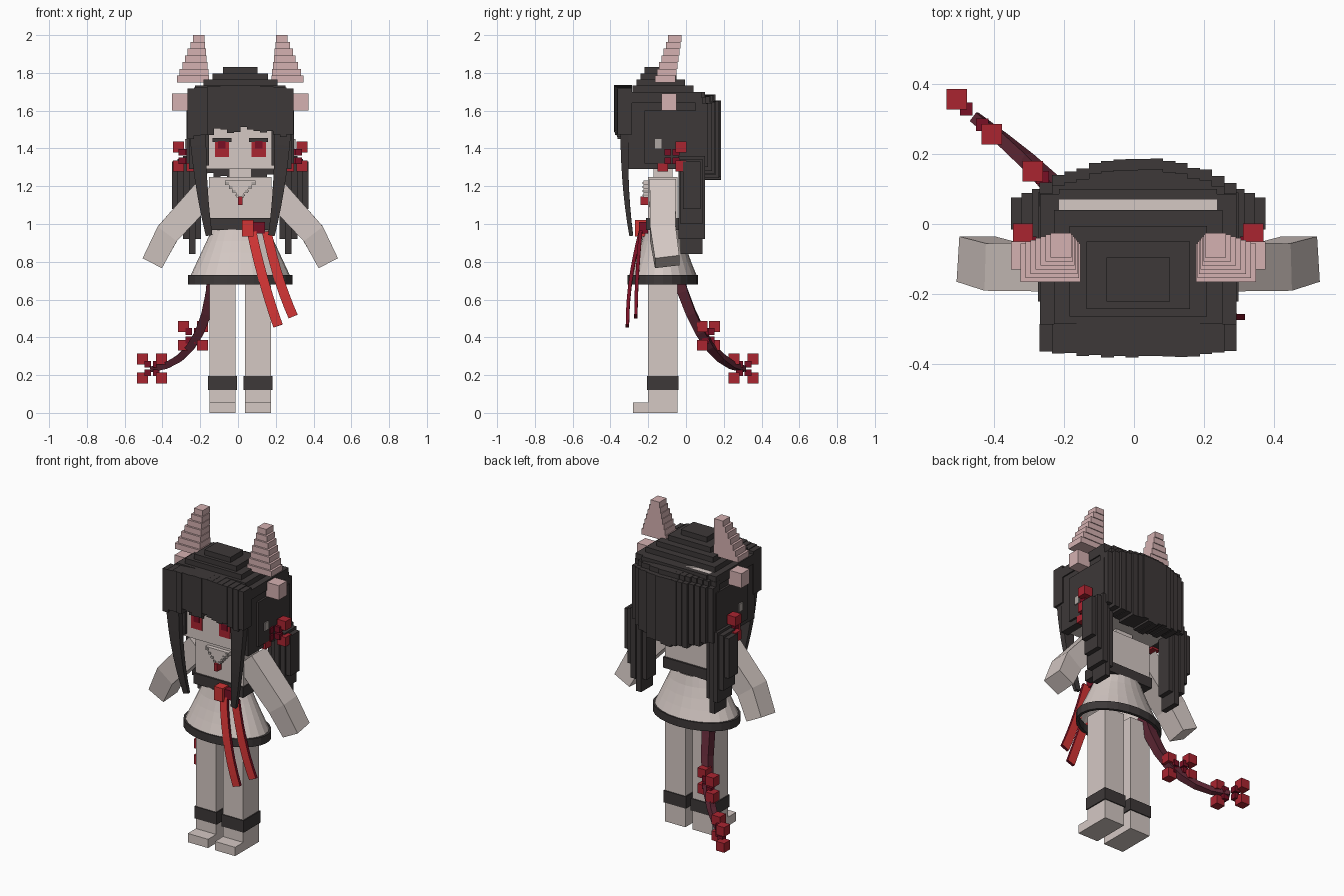
import bpy, bmesh, math, random
from mathutils import Vector

random.seed(4)
if "Cube" in bpy.data.objects:
    bpy.data.objects.remove(bpy.data.objects["Cube"])

# Shared spans and centres
MIRROR_X = .012
BODY_Y = (-.2, -.045)
CENTRE_Y = sum(BODY_Y) / 2
LEG_X = (.024, .164)
HEAD_Y = (-.285, .07)
HAIR_Y = (-.305, .085)
SHOULDER_Z, CHIN_Z, HAIR_Z, CROWN_Z = 1.25, 1.29, 1.7, 1.83
WAIST_Z, HEM_Z = .97, .73


def material(name, red, green, blue):
    colour = (red, green, blue, 1)
    mat = bpy.data.materials.new(name)
    mat.use_nodes = True
    mat.diffuse_color = colour
    mat.node_tree.nodes["Principled BSDF"].inputs["Base Color"].default_value = colour
    return mat


PALE = material("pale cloth and skin", .66, .58, .55)
DARK = material("charcoal hair", .047, .04, .04)
PINK = material("dusty pink horn", .66, .44, .44)
BERRY = material("berry red", .4, .018, .03)
RED = material("bright ribbon red", .64, .035, .035)
CRIMSON = material("deep crimson", .19, .005, .018)
PLUM = material("plum tail", .11, .02, .035)
GREY = material("grey trim", .42, .38, .36)


def finish(name, bm, *materials):
    bmesh.ops.recalc_face_normals(bm, faces=bm.faces)
    mesh = bpy.data.meshes.new(name)
    bm.to_mesh(mesh)
    bm.free()
    for mat in materials:
        mesh.materials.append(mat)
    bpy.context.collection.objects.link(bpy.data.objects.new(name, mesh))


def around(centre, half):
    return (centre - half, centre + half)


def grow(span, amount):
    return (span[0] - amount, span[1] + amount)


def mix(start, end, t):
    return start + (end - start) * t


def boxes(name, mat, items, mirror=False):
    """Each item is three spans; x is measured from the mirror plane."""
    bm = bmesh.new()
    for side in (1, -1) if mirror else (1,):
        for spans in items:
            for vert in bmesh.ops.create_cube(bm, size=1)["verts"]:
                vert.co = [mix(*span, c + .5) for span, c in zip(spans, vert.co)]
                vert.co.x = MIRROR_X + side * vert.co.x
    finish(name, bm, mat)


def loft(bm, rings, cap):
    loops = [[bm.verts.new(point) for point in ring] for ring in rings]
    for lower, upper in zip(loops, loops[1:]):
        for i in range(len(lower)):
            bm.faces.new((lower[i - 1], lower[i], upper[i], upper[i - 1]))
    if cap:
        bm.faces.new(loops[0])
        bm.faces.new(loops[-1])


def bend(start, control, end, steps=7):
    """Points along a curve pulled towards its control point."""
    start, control, end = Vector(start), Vector(control), Vector(end)
    ts = [i / steps for i in range(steps + 1)]
    return [start.lerp(control, t).lerp(control.lerp(end, t), t) for t in ts]


def sweep(name, materials, path, widths, depths, side=1):
    """Tapered rectangular strip; a second material colours its edges."""
    bm = bmesh.new()
    rings = []
    last = len(path) - 1
    for i, point in enumerate(path):
        along = Vector(path[min(i + 1, last)]) - Vector(path[max(i - 1, 0)])
        across = along.cross(Vector((0, 1, 0))).normalized()
        out = across.cross(along).normalized()
        across *= mix(*widths, i / last) / 2
        out *= mix(*depths, i / last) / 2
        corners = (across + out, across - out, -across - out, out - across)
        rings.append([Vector(point) + corner for corner in corners])
    for ring in rings:
        for point in ring:
            point.x = MIRROR_X + side * point.x
    loft(bm, rings, cap=True)
    if len(materials) > 1:
        bm.normal_update()
        for face in bm.faces:
            face.material_index = int(abs(face.normal.y) < .6)
    finish(name, bm, *materials)


# Legs, ankle bands and shoes
boxes("legs", PALE, [(LEG_X, BODY_Y, (.05, HEM_Z))], mirror=True)
boxes("shoes", PALE, [(LEG_X, (-.28, BODY_Y[1]), (0, .055))], mirror=True)
boxes("ankle_bands", DARK, [(grow(LEG_X, .007), grow(BODY_Y, .006), (.12, .195))], mirror=True)

# Torso, neck and waist band
TORSO_X = around(0, .165)
boxes("torso", PALE, [(TORSO_X, BODY_Y, (WAIST_Z, SHOULDER_Z))])
boxes("neck", PALE, [(around(0, .06), around(CENTRE_Y, .05), (SHOULDER_Z, CHIN_Z))])
boxes("waist_band", DARK, [(grow(TORSO_X, .007), grow(BODY_Y, .012), around(1, .033))])

# Stepped collar, chain and pendant
collar, chain = [], []
for i in range(1, 5):
    z = 1.13 + .022 * i
    collar.append((around(0, .02 * i), (-.225, BODY_Y[0]), around(z, .011)))
    chain.append((around(.017 * i, .009), (-.23, BODY_Y[0]), around(z, .005)))
boxes("collar", PALE, collar)
boxes("necklace_chain", GREY, chain, mirror=True)
boxes("pendant", BERRY, [(around(0, .012), (-.24, BODY_Y[0]), (1.1, 1.145))])


# Flared skirt and hem
def oval(width, depth, z, sides=24):
    turns = [i * math.tau / sides for i in range(sides)]
    return [(MIRROR_X + width * math.cos(a), CENTRE_Y + depth * math.sin(a), z) for a in turns]


bm = bmesh.new()
flare = [i / 4 for i in range(5)]
loft(bm, [oval(mix(.15, .262, t), mix(.1, .178, t ** 1.3), mix(WAIST_Z, HEM_Z, t))
          for t in flare], cap=False)
finish("skirt", bm, PALE)
bm = bmesh.new()
loft(bm, [oval(width, width - .09, z) for width, z in
          ((.258, HEM_Z), (.276, HEM_Z), (.276, .68), (.258, .68), (.258, HEM_Z))], cap=False)
finish("skirt_hem", bm, DARK)

# Head and face
FACE_Y = (-.293, HEAD_Y[0])
HEAD_X = around(0, .225)
boxes("head", PALE, [(HEAD_X, HEAD_Y, (CHIN_Z, HAIR_Z))])
boxes("eyes", BERRY, [(around(.097, .038), (-.289, HEAD_Y[0]), (1.355, 1.44))], mirror=True)
boxes("pupils", CRIMSON, [(around(.097, .02), FACE_Y, (1.4, 1.44))], mirror=True)
boxes("lashes", DARK, [(around(.097, .05), FACE_Y, (1.435, 1.455))], mirror=True)
boxes("earrings", GREY, [((.27, .292), around(-.147, .018), (1.4, 1.45))], mirror=True)

# Hair cap in shrinking layers
layers = []
for i in range(5):
    shrink = 1 - i / 5
    span_y = (mix(-.2, HAIR_Y[0], shrink), mix(-.14, HAIR_Y[1], shrink))
    top = mix(HAIR_Z, CROWN_Z, i / 4)
    layers.append((around(0, .28 * shrink ** .7), span_y, (top - .06, top)))
boxes("hair_cap", DARK, layers)

# Hair at the sides, cheeks and nape
boxes("hair_sides", DARK, [((.222, .272), HAIR_Y, (CHIN_Z, HAIR_Z)),
                           ((.26, .285), (-.22, .09), (1.32, 1.6)),
                           ((.165, .23), (-.308, -.28), (1.31, HAIR_Z))], mirror=True)
boxes("nape_hair", DARK, [(HEAD_X, (.06, .1), (CHIN_Z, HAIR_Z))])

# Fringe and back curtain in uneven strands
fringe, curtain = [], []
STRANDS = 16
for i in range(STRANDS):
    u = 2 * (i + .5) / STRANDS - 1
    curve = u * u
    span_x = around(.28 * u, .018)
    front = -.38 + .022 * curve + random.uniform(-.004, .004)
    low = 1.5 - .04 * curve + random.uniform(-.02, .02)
    fringe.append((span_x, (front, HEAD_Y[0]), (low, 1.735 - .02 * curve)))
    back = .185 - .075 * curve + random.uniform(-.005, .005)
    low = 1.23 + .07 * curve + random.uniform(0, .02)
    top = 1.655 - .02 * curve
    curtain.append((span_x, (.05, back), (low, top)))
    curtain.append((span_x, (.05, back - .03), (low, top + .03)))
boxes("fringe", DARK, fringe)
boxes("back_curtain", DARK, curtain)

# Side tails: strand bundles, longest near the inside
strands = []
for k in range(5):
    spread = abs(k - 2)
    span_z = (.84 + .08 * abs(k - 1), 1.36 - .015 * spread)
    strands.append((around(.225 + .03 * k, .017), around(.03, .07 - .012 * spread), span_z))
boxes("side_tails", DARK, strands, mirror=True)

# Horns: stacked blocks curving up and in, with a small block below
horn = []
STEPS = 7
for i in range(STEPS):
    t = i / (STEPS - 1)
    span_z = (mix(1.75, 2, i / STEPS), mix(1.75, 2, (i + 1) / STEPS))
    horn.append((around(.25 - .03 * t, .085 - .055 * t),
                 around(-.11 + .05 * t, .055 - .02 * t), span_z))
boxes("horns", PINK, horn, mirror=True)
boxes("small_horn_blocks", PINK, [((.27, .362), around(-.09, .04), (1.6, 1.69))], mirror=True)


# Blossoms: four cubes round a crossed centre, in an upright plane
def blossom(name, centre, lean):
    for part, mat, reach, half in (("_petals", BERRY, 1, .029), ("_centre", CRIMSON, .45, .018)):
        items = []
        for a in (-reach, reach):
            for b in (-reach, reach):
                shift = (a * lean[0], a * lean[1], b * .05)
                items.append([around(c + s, half) for c, s in zip(centre, shift)])
        boxes(name + part, mat, items)


# Arms, front locks and hair blossoms on each side
for label, side in (("left", 1), ("right", -1)):
    arm = [(.165, CENTRE_Y, 1.19), (.385, CENTRE_Y, .95), (.462, -.1, .8)]
    sweep(label + "_arm", [PALE], arm, (.14, .115), (.14, .13), side)
    lock = bend((.225, -.325, 1.5), (.215, -.33, 1.2), (.165, -.29, .94))
    sweep(label + "_front_lock", [DARK], lock, (.09, .035), (.045, .02), side)
    blossom(label + "_hair_blossom", (side * .292, -.075, 1.357), (side * .036, .048))

# Tail with its two blossoms
tail = bend((-.14, -.06, .78), (-.17, .08, .27), (-.467, .305, .232))
sweep("tail", [PLUM], tail, (.06, .03), (.06, .03))
blossom("tail_tip_blossom", (-.467, .305, .235), (-.05, .05))
blossom("tail_middle_blossom", (-.25, .118, .408), (-.05, .032))

# Waist ribbon: loop, knot and two hanging strips
KNOT_Y = (-.25, BODY_Y[0])
boxes("ribbon_loop", RED, [((.01, .07), grow(KNOT_Y, .02), (.935, 1.02))])
boxes("ribbon_knot", CRIMSON, [((.06, .13), KNOT_Y, (.95, 1.01))])
for label, x, drop in (("long", .06, .51), ("short", .14, .46)):
    top, low = WAIST_Z - .01, WAIST_Z - drop
    end_y = -.31 if label == "long" else -.265
    strip = bend((x, -.24, top), (x + .055, end_y, .7), (x + .14, end_y, low))
    sweep(label + "_ribbon", [RED, CRIMSON], strip, (.05, .052), (.018, .018))
